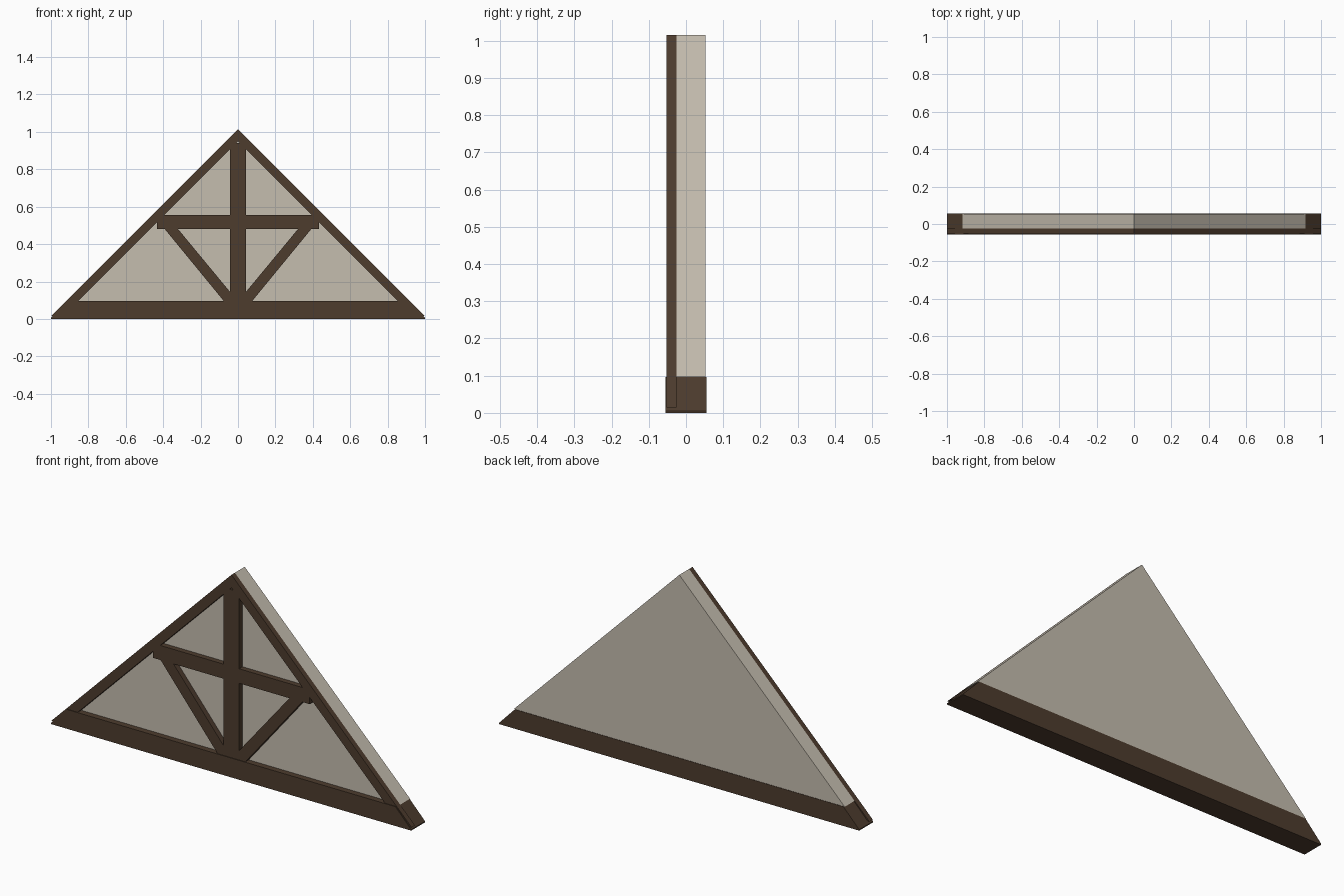
import bpy, bmesh

if "Cube" in bpy.data.objects:
    bpy.data.objects.remove(bpy.data.objects["Cube"])


def material(name, rgb):
    m = bpy.data.materials.new(name)
    m.diffuse_color = (*rgb, 1)
    m.use_nodes = True
    m.node_tree.nodes["Principled BSDF"].inputs["Base Color"].default_value = m.diffuse_color
    return m


timber = material("dark timber", (0.075, 0.045, 0.027))
plaster = material("pale plaster", (0.56, 0.51, 0.43))


def slab(name, outline, y0, y1, mat):
    """Extrude an outline of (x, z) points from y0 to y1."""
    bm = bmesh.new()
    face = bm.faces.new([bm.verts.new((x, y0, z)) for x, z in outline])
    ext = bmesh.ops.extrude_face_region(bm, geom=[face])
    for v in ext["geom"]:
        if isinstance(v, bmesh.types.BMVert):
            v.co.y = y1
    bmesh.ops.recalc_face_normals(bm, faces=bm.faces[:])
    me = bpy.data.meshes.new(name)
    bm.to_mesh(me)
    bm.free()
    me.materials.append(mat)
    ob = bpy.data.objects.new(name, me)
    bpy.context.collection.objects.link(ob)
    return ob


def pair(name, outline, y0, y1, mat):
    """A slab and its mirror image across x = 0."""
    slab(name + "_right", outline, y0, y1, mat)
    slab(name + "_left", [(-x, z) for x, z in reversed(outline)], y0, y1, mat)


APEX, TOP = 1.015, 0.097     # roof apex, top of base beam
FRONT, WALL, BACK = -0.052, -0.025, 0.053

# plaster wall filling the gable
e = APEX - TOP
slab("wall_panel", [(-e, TOP), (e, TOP), (0, APEX)], WALL, BACK, plaster)

# base beam with mitred ends
slab("base_beam", [(-1, 0), (1, 0), (1, 0.005), (0.912, TOP), (-0.912, TOP), (-1, 0.005)],
     -0.055, 0.055, timber)

# sloping rafters
pair("rafter", [(0, APEX), (0, 0.95), (0.935, 0.015), (1.0, 0.015)], FRONT, WALL, timber)

# king post
slab("king_post", [(-0.043, 0.05), (0.043, 0.05), (0.043, 0.94), (-0.043, 0.94)],
     FRONT, WALL, timber)

# collar beam, ends just past the rafters' inner edges
slab("collar_beam", [(-0.434, 0.482), (0.434, 0.482), (0.434, 0.555), (-0.434, 0.555)],
     FRONT, WALL, timber)

# diagonal braces from post foot to collar
pair("brace", [(0.0, 0.093), (0.05, 0.064), (0.393, 0.482), (0.393, 0.51), (0.345, 0.51)],
     FRONT, WALL, timber)
